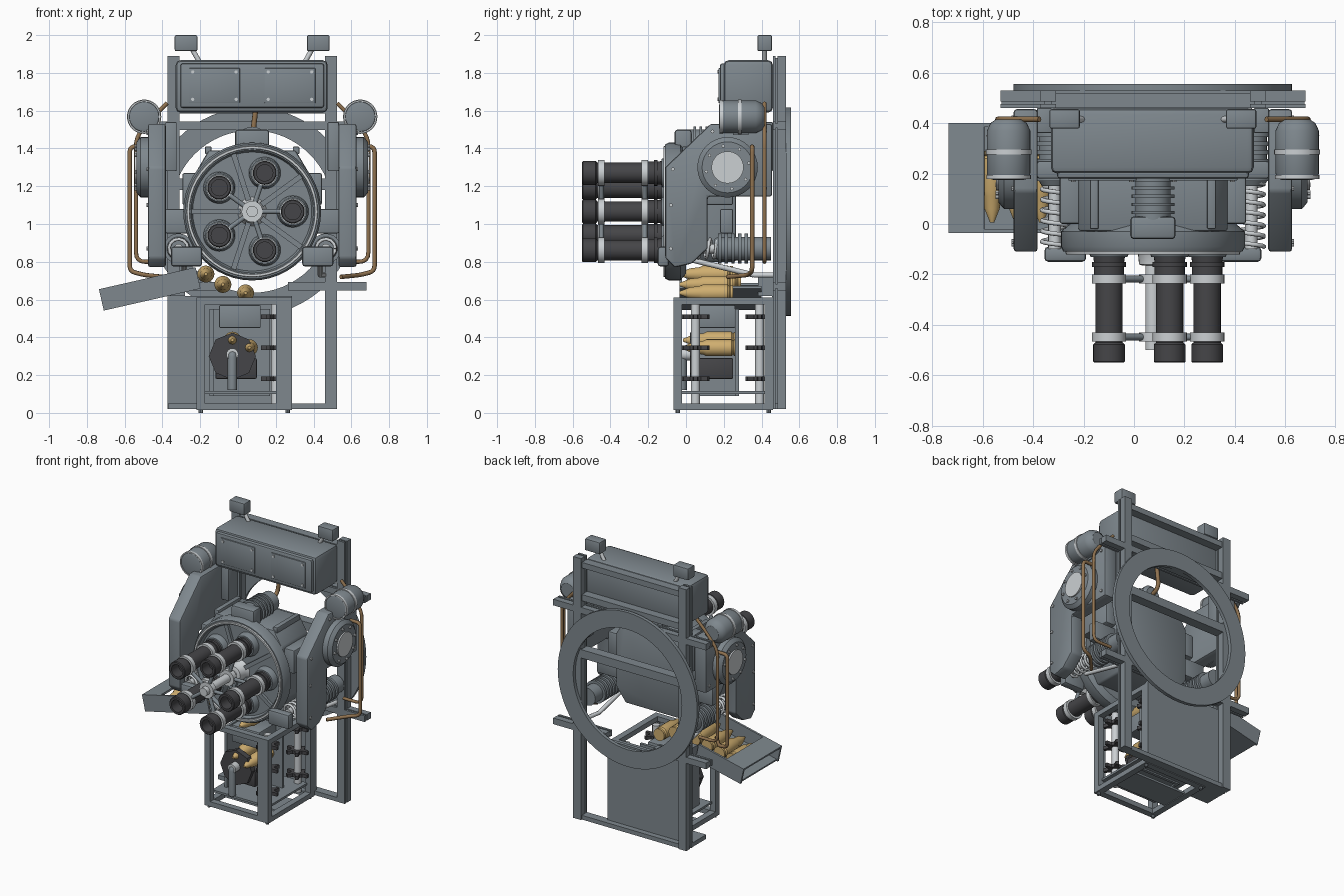
import bpy, bmesh
from math import sin, cos, pi, radians
from mathutils import Vector, Matrix

if "Cube" in bpy.data.objects:
    bpy.data.objects.remove(bpy.data.objects["Cube"])

C, Z = 0.075, 1.066          # gun axis x and z

def mat(name, c):
    m = bpy.data.materials.new(name)
    m.diffuse_color = (*c, 1)
    m.use_nodes = True
    m.node_tree.nodes["Principled BSDF"].inputs["Base Color"].default_value = m.diffuse_color
    return m
STEEL = mat("steel", (.21, .245, .27))
DARK = mat("dark", (.06, .06, .065))
LIGHT = mat("light", (.6, .63, .65))
BRASS = mat("brass", (.62, .42, .16))
COPPER = mat("copper", (.28, .17, .08))

def finish(name, bm, m):
    bmesh.ops.recalc_face_normals(bm, faces=bm.faces)
    me = bpy.data.meshes.new(name)
    bm.to_mesh(me)
    bm.free()
    ob = bpy.data.objects.new(name, me)
    me.materials.append(m)
    bpy.context.collection.objects.link(ob)
    return ob

def box(name, x0, x1, y0, y1, z0, z1, bev=0, m=STEEL):
    return prism(name, 'y', [(x0, z0), (x1, z0), (x1, z1), (x0, z1)], y0, y1, bev, m)

def prism(name, axis, pts, a, b, bev=0, m=STEEL):
    """Extrude a 2D outline along axis x (pts = y,z), y (pts = x,z) or z (pts = x,y)."""
    bm = bmesh.new()
    put = {'x': lambda p, t: (t, *p), 'y': lambda p, t: (p[0], t, p[1]), 'z': lambda p, t: (*p, t)}[axis]
    lo, hi = [[bm.verts.new(put(p, t)) for p in pts] for t in (a, b)]
    bm.faces.new(lo)
    bm.faces.new(hi)
    for i in range(len(pts)):
        j = (i+1) % len(pts)
        bm.faces.new((lo[i], lo[j], hi[j], hi[i]))
    bmesh.ops.recalc_face_normals(bm, faces=bm.faces)
    if bev:
        bmesh.ops.bevel(bm, geom=bm.edges[:], offset=bev, segments=2, affect='EDGES', profile=.5)
    return finish(name, bm, m)

def lathe(name, axis, prof, c, m=STEEL, n=24, closed=False):
    """Revolve (t, r) pairs about an axis; c is the position in the other two coordinates."""
    bm = bmesh.new()
    rings = []
    for t, r in prof:
        ring = []
        for i in range(n):
            u, w = c[0] + r*cos(2*pi*i/n), c[1] + r*sin(2*pi*i/n)
            ring.append(bm.verts.new({'x': (t, u, w), 'y': (u, t, w), 'z': (u, w, t)}[axis]))
        rings.append(ring)
    for k in range(len(rings) - (not closed)):
        A, B = rings[k], rings[(k+1) % len(rings)]
        for i in range(n):
            bm.faces.new((A[i], A[(i+1) % n], B[(i+1) % n], B[i]))
    if not closed:
        bm.faces.new(rings[0])
        bm.faces.new(rings[-1])
    return finish(name, bm, m)

def cyl(name, axis, c, r, a, b, m=STEEL, n=24):
    return lathe(name, axis, [(a, r), (b, r)], c, m, n)

def pipe(name, pts, r, m, fillet=0.05):
    P = [Vector(p) for p in pts]
    out = [P[0]]
    for a, b, c in zip(P, P[1:], P[2:]):
        if not fillet:
            out.append(b)
            continue
        p, q = b + (a-b).normalized()*fillet, b + (c-b).normalized()*fillet
        out += [p*(1-t)**2 + b*2*t*(1-t) + q*t*t for t in (0, .25, .5, .75, 1)]
    out.append(P[-1])
    cu = bpy.data.curves.new(name, 'CURVE')
    cu.dimensions, cu.bevel_depth, cu.bevel_resolution, cu.use_fill_caps = '3D', r, 2, True
    s = cu.splines.new('POLY')
    s.points.add(len(out)-1)
    for pt, v in zip(s.points, out):
        pt.co = (*v, 1)
    cu.materials.append(m)
    bpy.context.collection.objects.link(bpy.data.objects.new(name, cu))

def shell(name, x, z, y=0):
    return lathe(name, 'y', [(y+.25, .043), (y+.235, .043), (y+.23, .037), (y+.22, .045), (y+.09, .045),
                             (y+.07, .036), (y+.02, .03), (y-.035, .008)], (x, z), BRASS, 20)

# rear mounting ring and rails
lathe("mount_ring", 'y', [(.53, .43), (.53, .552), (.555, .552), (.555, .43)], (C, Z), n=64, closed=True)
for z, inner in ((1.52, 0), (.67, .19)):
    for s in (1, -1):
        box("cross_rail", C+s*inner, C+s*.605, .485, .53, z-.022, z+.022)
        box("cross_rail_flange", C+s*inner, C+s*.605, .46, .475, z-.022, z+.022)
        box("cross_rail_web", C+s*inner, C+s*.6, .475, .485, z-.012, z+.012)
box("middle_rail", C-.4, C+.4, .46, .53, 1.18, 1.24)
box("upper_rail", C-.4, C+.4, .46, .52, 1.585, 1.63)
box("top_rail", C-.4, C+.4, .46, .52, 1.82, 1.86)
box("bottom_rail", C-.44, C+.44, .46, .52, .02, .05)

# parts mirrored about the gun axis
plate = [(-.11, .82), (-.11, 1.3), (.13, 1.53), (.455, 1.53), (.455, 1.145), (.115, 1.145), (.115, .87), (.03, .79), (-.06, .77)]
for s in (1, -1):
    X = lambda d: C + s*d
    box("post_flange", X(.385), X(.448), .46, .475, .02, 1.89)
    box("post_web", X(.4), X(.43), .475, .485, .03, 1.88)
    box("post_back", X(.385), X(.448), .485, .53, .02, 1.89)
    prism("side_plate", 'x', plate, X(.457), X(.552), .012)
    lathe("trunnion_boss", 'x', [(X(.54), .16), (X(.59), .16), (X(.6), .15), (X(.612), .135)], (.22, 1.3), n=32)
    cyl("trunnion_cap", 'x', (.22, 1.3), .085, X(.6), X(.622), LIGHT, 32)
    for i in range(8):
        a = pi*i/4 + .2
        cyl("boss_bolt", 'x', (.22+.115*cos(a), 1.3+.115*sin(a)), .009, X(.6), X(.624), LIGHT, 8)
    for y, z in ((-.08, .87), (-.08, 1.1), (-.07, 1.29), (.14, 1.49), (.42, 1.49), (.42, 1.19)):
        cyl("plate_bolt", 'x', (y, z), .01, X(.55), X(.56), LIGHT, 8)
    box("trunnion_block", X(.4), X(.46), .36, .46, 1.28, 1.54, .006)
    box("cradle_arm", X(.28), X(.46), .18, .25, .95, 1.08, .01)
    box("cradle_side", X(.28), X(.37), .0, .25, 1.1, 1.27, .012)
    # recoil unit
    box("recoil_cap", X(.265), X(.43), -.15, -.09, .775, .88, .015)
    ribs = [(.15, .05)]
    for i in range(6):
        y = .17 + i*.035
        ribs += [(y, .062), (y, .08), (y+.018, .08), (y+.018, .062)]
    lathe("recoil_cylinder", 'y', ribs + [(.39, .062), (.45, .062)], (X(.39), .87))
    cyl("recoil_rod", 'y', (X(.39), .87), .025, -.1, .2, LIGHT, 16)
    pipe("recoil_spring", [(X(.39)+.05*cos(t*.5), -.09+t*.0033, .87+.05*sin(t*.5)) for t in range(82)], .009, LIGHT, 0)
    pipe("brace_rod", [(X(.36), .03, .81), (X(.36), .36, .73)], .014, LIGHT)
    pipe("brace_link", [(X(.36), .36, .73), (X(.38), .47, .73)], .014, LIGHT)
    # accumulator canister
    lathe("canister", 'y', [(.175, .06), (.18, .078), (.2, .086), (.37, .086), (.4, .072), (.415, .05)], (X(.572), 1.568), n=32)
    lathe("canister_rim", 'y', [(.178, .08), (.178, .088), (.195, .088), (.195, .08)], (X(.572), 1.568), LIGHT, 32, True)
    cyl("canister_band", 'y', (X(.572), 1.568), .091, .275, .295, LIGHT, 32)
    box("canister_bracket", X(.47), X(.56), .25, .33, 1.47, 1.52)
    pipe("rear_pipe", [(X(.45), .415, 1.64), (X(.53), .415, 1.56), (X(.615), .415, 1.46), (X(.615), .415, .8), (X(.47), .415, .8)], .011, COPPER)
    pipe("outer_pipe", [(X(.57), .35, 1.41), (X(.648), .35, 1.41), (X(.648), .35, .75), (X(.57), .33, .73), (X(.47), .22, .72)], .012, COPPER, .03)
    # sensor heads and hatches of the top box
    box("sensor_head", X(.29), X(.41), .378, .455, 1.915, 2.0, .008)
    pipe("sensor_stalk", [(X(.32), .415, 1.93), (X(.275), .415, 1.85)], .013, LIGHT)
    box("hatch_panel", X(.065), X(.335), .172, .185, 1.64, 1.825, .004)
    for dx in (.085, .315):
        for z in (1.66, 1.805):
            cyl("hatch_bolt", 'y', (X(dx), z), .009, .166, .175, LIGHT, 8)

# electronics box on top
box("control_box", C-.405, C+.4, .2, .46, 1.59, 1.867, .025)
box("control_box_lip", C-.38, C+.38, .18, .22, 1.615, 1.85, .012)

# receiver, feed motor and cable
octa = [(C+x*s, z) for s, xs in ((1, [(.22, .8), (.295, .9), (.295, 1.28), (.23, 1.39)]),
                                 (-1, [(.23, 1.39), (.295, 1.28), (.295, .9), (.22, .8)])) for x, z in xs]
prism("receiver", 'y', octa, -.03, .265, .012)
for s in (1, -1):
    box("receiver_rib", C+s*.215, C+s*.25, -.02, .24, 1.37, 1.41, .006)
box("motor_housing", C-.09, C+.09, -.06, .03, 1.36, 1.5, .015)
ribs = [(.0, .07)]
for i in range(5):
    ribs += [(.04+i*.032, .07), (.04+i*.032, .085), (.052+i*.032, .085), (.052+i*.032, .07)]
lathe("feed_motor", 'y', ribs + [(.26, .07), (.28, .05)], (C, 1.43))
pipe("motor_cable", [(C, .26, 1.43), (C, .34, 1.45), (C+.02, .34, 1.62)], .014, COPPER)

# rotor drum
lathe("rotor_drum", 'y', [(.0, .33), (-.03, .365), (-.09, .365), (-.11, .355), (-.11, .325), (-.085, .315)], (C, Z), n=48)
lathe("drum_trim", 'y', [(-.105, .33), (-.105, .348), (-.12, .345), (-.12, .333)], (C, Z), LIGHT, 48, closed=True)
cyl("rotor_shaft", 'y', (C, Z), .03, -.5, -.08, LIGHT)
lathe("rotor_hub", 'y', [(-.08, .08), (-.11, .06), (-.16, .055), (-.165, .04)], (C, Z), LIGHT)
for y in (-.448, -.218):
    cyl("shaft_collar", 'y', (C, Z), .056, y-.018, y+.018, LIGHT)
for i in range(5):
    a = 2*pi*i/5
    cx, cz = C + .215*cos(a), Z + .215*sin(a)
    lathe("barrel", 'y', [(-.47, .043), (-.55, .043), (-.55, .058), (-.545, .063), (-.478, .063), (-.47, .054), (-.2, .054),
                          (-.2, .06), (-.17, .06), (-.17, .068), (-.15, .068), (-.15, .06), (-.08, .07)], (cx, cz), DARK, 28)
    for y in (-.448, -.218):
        cyl("barrel_clamp", 'y', (cx, cz), .068, y-.017, y+.017, LIGHT, 28)
        pipe("clamp_link", [(C+.03*cos(a), y, Z+.03*sin(a)), (C+.16*cos(a), y, Z+.16*sin(a))], .013, STEEL)
    lathe("barrel_collar", 'y', [(-.08, .085), (-.115, .08), (-.13, .073)], (cx, cz), STEEL, 28)
    sp = box("rotor_spoke", .05, .32, -.105, -.08, -.014, .014)
    sp.matrix_world = Matrix.Translation((C, 0, Z)) @ Matrix.Rotation(-a-pi/5, 4, 'Y')

# ammunition magazine frame
x0, x1, y0, y1, z0, z1, t = -.22, .285, -.065, .46, .015, .61, .045
for x in (x0, x1-t):
    for y in (y0, y1-t):
        box("magazine_post", x, x+t, y, y+t, z0, z1)
        cyl("magazine_foot", 'z', (x+t/2, y+t/2), .012, 0, z0+.01, n=8)
    for z in (z0, z1-.035):
        box("magazine_side_beam", x, x+t, y0, y1, z, z+.035)
for y in (y0, y1-t):
    for z in (z0, z1-.035):
        box("magazine_cross_beam", x0, x1, y, y+t, z, z+.035)
box("magazine_front_plate", .2, .285, y0, y0+.015, z0, z1)
box("magazine_floor_strip", x0, x1, .1, .3, .02, .035)
box("magazine_floor_bar", x0+.03, x1-.03, -.02, .42, .1, .115)
box("magazine_back_panel", -.37, .285, .455, .48, .04, .62)
box("magazine_side_shelf", -.37, -.2, .3, .47, .02, .05)
box("feed_guide_left", -.15, -.13, .06, .26, .09, .55)
box("feed_guide_rear", -.15, .17, .26, .28, .09, .55)
box("feed_guide_top", -.1, .12, .07, .26, .45, .57, .006)
# sprocket shafts
star = lambda cx, cy: [(cx+r*cos(2*pi*(i+d)/6), cy+r*sin(2*pi*(i+d)/6)) for i in range(6)
                       for d, r in ((-.12, .08), (.12, .08), (.3, .045), (.7, .045))]
for y in (.05, .39):
    cyl("sprocket_shaft", 'z', (.2, y), .024, .05, .59, LIGHT, 16)
    for z in (.18, .345, .51):
        prism("sprocket", 'z', star(.2, y), z-.012, z+.012, m=DARK)
# loading wheel and lever
cyl("loading_wheel", 'y', (-.03, .3), .125, .02, .06, DARK, 8)
box("loading_tray", -.12, .1, .05, .25, .18, .29, .008, DARK)
pipe("loading_lever", [(-.03, .01, .31), (-.03, -.02, .31), (-.03, -.02, .12)], .025, STEEL, .015)
cyl("loading_pivot", 'y', (-.03, .31), .032, -.03, .03, LIGHT, 16)
for x, z in ((-.03, .385), (.06, .345), (.04, .635), (-.08, .68), (-.17, .735)):
    shell("round", x, z, .02 if z < .4 else 0)

# ejection chute, built flat and tilted
M = Matrix.Translation((-.465, 0, .657)) @ Matrix.Rotation(radians(-12.8), 4, 'Y')
for ob in (box("chute_front_wall", -.265, .26, -.035, -.02, -.058, .058),
           box("chute_back_wall", -.265, .1, .385, .4, -.058, .058),
           box("chute_floor", -.255, .26, -.03, .4, -.058, -.045),
           box("chute_cover", -.265, -.12, -.035, .4, .045, .058),
           *[shell("spent_round", u, 0.0, .04) for u in (-.1, 0, .1, .2)]):
    ob.matrix_world = M
box("chute_bracket", -.36, -.28, .38, .47, .62, .72)

# smooth the round parts, keep edges sharp
bpy.ops.object.select_all(action='DESELECT')
for ob in bpy.context.scene.objects:
    if ob.type == 'MESH':
        ob.select_set(True)
        bpy.context.view_layer.objects.active = ob
bpy.ops.object.shade_smooth_by_angle(angle=radians(32))
